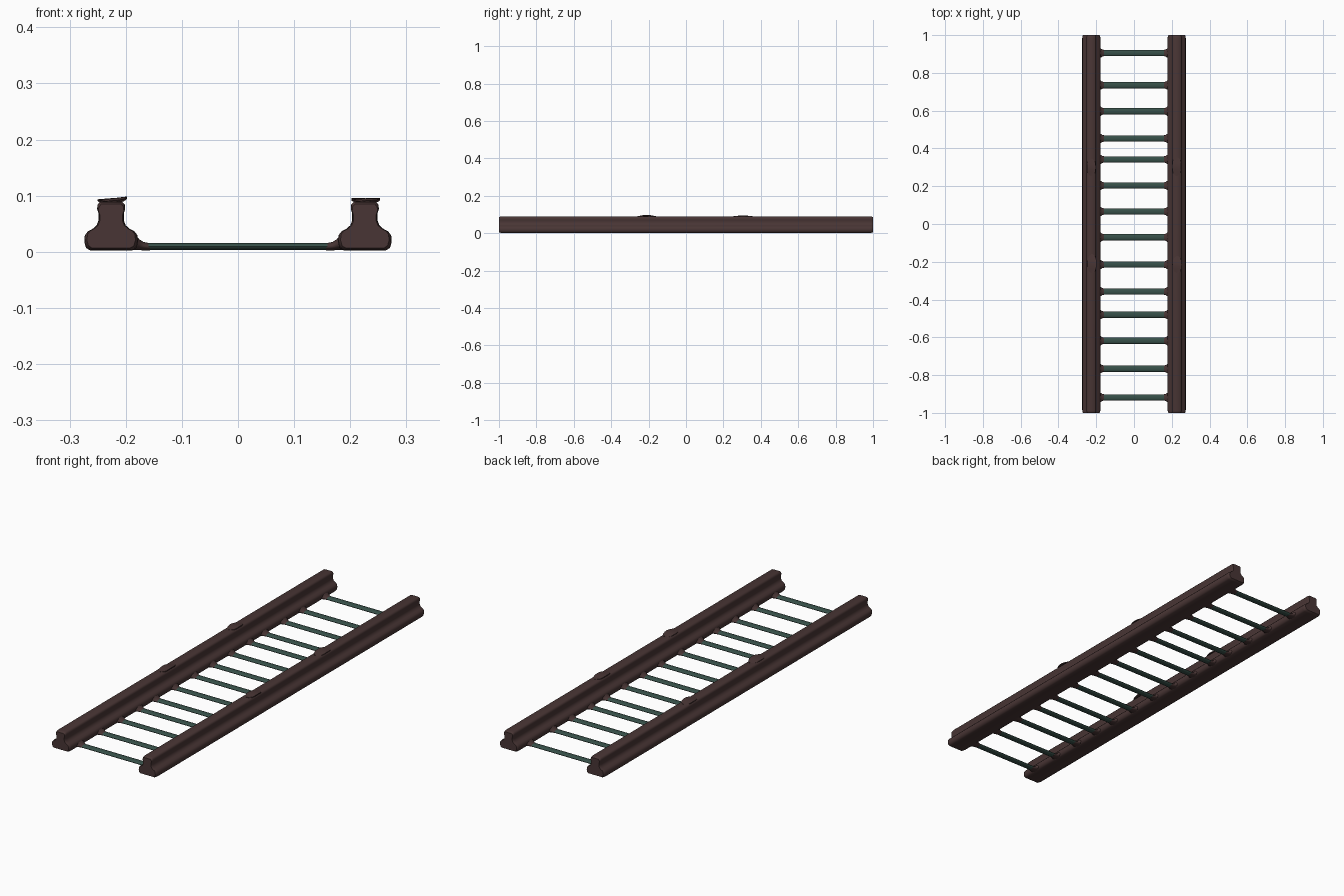
import bpy, bmesh, math
from mathutils import Vector

cube = bpy.data.objects.get("Cube")
if cube:
    bpy.data.objects.remove(cube, do_unlink=True)


def material(name, rgb):
    m = bpy.data.materials.new(name)
    m.use_nodes = True
    m.diffuse_color = (*rgb, 1)
    bsdf = m.node_tree.nodes["Principled BSDF"]
    bsdf.inputs["Base Color"].default_value = (*rgb, 1)
    bsdf.inputs["Roughness"].default_value = 0.8
    return m


BROWN = material("dark brown wood", (0.066, 0.036, 0.035))
GREEN = material("dark green metal", (0.038, 0.08, 0.066))


def loft(name, rings, mat, angle=40):
    """Skin a list of equal-length closed rings and cap both ends."""
    bm = bmesh.new()
    loops = [[bm.verts.new(p) for p in ring] for ring in rings]
    for a, b in zip(loops, loops[1:]):
        for i in range(len(a)):
            j = (i + 1) % len(a)
            bm.faces.new((a[i], a[j], b[j], b[i]))
    bm.faces.new(loops[0])
    bm.faces.new(loops[-1])
    bmesh.ops.recalc_face_normals(bm, faces=bm.faces)
    mesh = bpy.data.meshes.new(name)
    bm.to_mesh(mesh)
    bm.free()
    mesh.materials.append(mat)
    ob = bpy.data.objects.new(name, mesh)
    bpy.context.collection.objects.link(ob)
    bpy.ops.object.select_all(action="DESELECT")
    ob.select_set(True)
    bpy.context.view_layer.objects.active = ob
    bpy.ops.object.shade_smooth_by_angle(angle=math.radians(angle))
    return ob


def oval(x, y, z, ry, rz, n=14):
    """Upright oval ring facing along x."""
    return [Vector((x, y + ry * math.cos(t), z + rz * math.sin(t)))
            for t in (2 * math.pi * i / n for i in range(n))]


# Rails: broad rounded foot, narrow neck, rounded head
RAIL_X = 0.226
half = [(0.037, 0.002), (0.045, 0.007), (0.048, 0.018), (0.047, 0.029),
        (0.042, 0.036), (0.033, 0.041), (0.026, 0.047), (0.0225, 0.056),
        (0.0225, 0.068), (0.025, 0.076), (0.0245, 0.084), (0.019, 0.09)]
profile = half + [(-u, z) for u, z in reversed(half)]
stations = [(-1, 0.9), (-0.995, 0.97), (-0.985, 1), (0.985, 1), (0.995, 0.97), (1, 0.9)]

for side, label in ((1, "left"), (-1, "right")):
    rings = [[Vector((side * RAIL_X + u * s, y, 0.045 + (z - 0.045) * s))
              for u, z in profile] for y, s in stations]
    loft(label + "_rail", rings, BROWN, 50)

# Rungs, with flared collars where they meet the rails
rung_y = [0.905, 0.735, 0.597, 0.453, 0.342, 0.204, 0.066,
          -0.07, -0.215, -0.358, -0.48, -0.618, -0.766, -0.918]
flare = [(0.157, 0.016, 0.0065), (0.168, 0.019, 0.0075),
         (0.176, 0.024, 0.01), (0.182, 0.032, 0.014), (0.195, 0.042, 0.018)]

for k, y in enumerate(rung_y, 1):
    loft(f"rung_{k}", [oval(x, y, 0.0095, 0.0165, 0.0065) for x in (-0.19, 0.19)], GREEN)
    for side, label in ((1, "left"), (-1, "right")):
        rings = [oval(side * x, y, 0.0025 + rz, ry, rz) for x, ry, rz in flare]
        loft(f"{label}_collar_{k}", rings, BROWN, 60)


# Lifted splinters on the rail heads: thin curled leaves
def splinter(name, x, y, side, length, lift):
    rings = []
    for i in range(9):
        t = i / 4 - 1
        w = 0.006 + 0.018 * math.sqrt(1 - t * t)
        top = 0.0935 + 0.002 * math.cos(3 * t)
        tip = top + lift * (1 - t * t)
        yy = y + t * length / 2
        rings.append([Vector((x + side * u, yy, z)) for u, z in (
            (-w, top - 0.005), (0, top - 0.004), (w, tip - 0.004),
            (w, tip), (0, top), (-w, top - 0.002))])
    loft(name, rings, BROWN)


splinter("left_front_splinter", 0.229, -0.215, 1, 0.09, 0)
splinter("left_back_splinter", 0.226, 0.305, -1, 0.1, 0)
splinter("right_front_splinter", -0.222, -0.21, 1, 0.1, 0.003)
splinter("right_back_splinter", -0.226, 0.3, 1, 0.09, 0)
